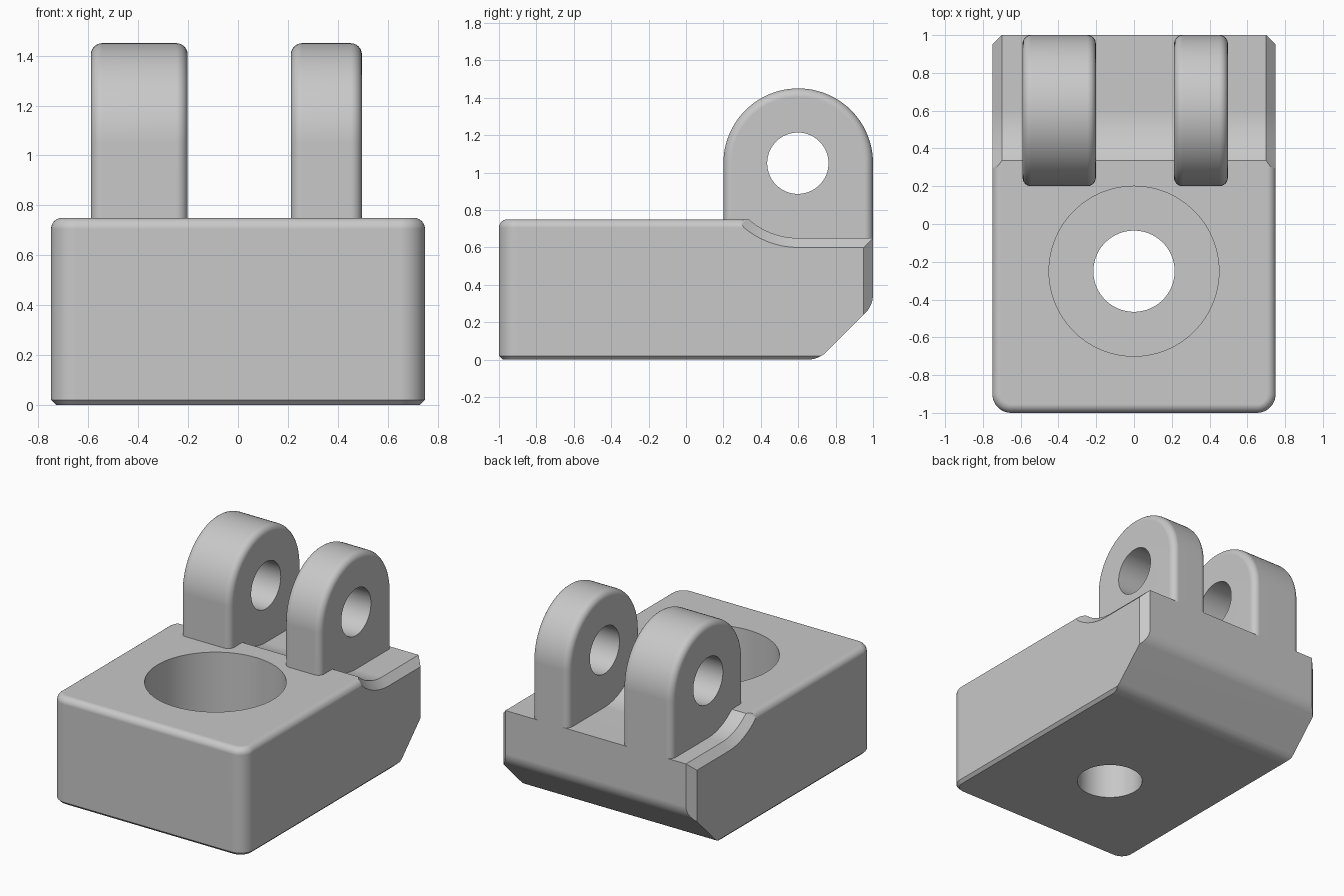
import bpy, bmesh
from math import sin, cos, radians
from mathutils import Vector

cube = bpy.data.objects.get("Cube")
if cube:
    bpy.data.objects.remove(cube)

# One grey material for everything
grey = bpy.data.materials.new("plain_grey")
grey.use_nodes = True
colour = (0.58, 0.58, 0.58, 1)
grey.diffuse_color = colour
grey.node_tree.nodes["Principled BSDF"].inputs["Base Color"].default_value = colour


def arc(u, v, r, start, end, n):
    """Points on an arc, angles in degrees."""
    angles = [radians(start + (end - start) * i / n) for i in range(n + 1)]
    return [(u + r * cos(a), v + r * sin(a)) for a in angles]


def loft(name, rings):
    """Closed solid through rings of equal point count."""
    bm = bmesh.new()
    loops = [[bm.verts.new(p) for p in ring] for ring in rings]
    n = len(loops[0])
    for a, b in zip(loops, loops[1:]):
        for i in range(n):
            j = (i + 1) % n
            bm.faces.new((a[i], a[j], b[j], b[i]))
    bm.faces.new(loops[0])
    bm.faces.new(loops[-1])
    bmesh.ops.recalc_face_normals(bm, faces=bm.faces)
    mesh = bpy.data.meshes.new(name)
    bm.to_mesh(mesh)
    bm.free()
    mesh.materials.append(grey)
    obj = bpy.data.objects.new(name, mesh)
    bpy.context.collection.objects.link(obj)
    return obj


def along_x(x, points):
    return [Vector((x, y, z)) for y, z in points]


def along_z(z, points):
    return [Vector((x, y, z)) for x, y in points]


def carve(obj, cutter, operation='DIFFERENCE'):
    """Apply a boolean, then remove the cutter."""
    cutter.hide_render = True
    mod = obj.modifiers.new("cut", 'BOOLEAN')
    mod.operation, mod.solver, mod.object = operation, 'EXACT', cutter
    bpy.context.view_layer.objects.active = obj
    bpy.ops.object.modifier_apply(modifier=mod.name)
    bpy.data.objects.remove(cutter)


def finish(obj):
    bpy.ops.object.select_all(action='DESELECT')
    obj.select_set(True)
    bpy.context.view_layer.objects.active = obj
    bpy.ops.object.shade_smooth_by_angle(angle=radians(30))
    mod = obj.modifiers.new("clean_shading", 'WEIGHTED_NORMAL')
    mod.keep_sharp = True


def circle(u, v, r, n=96):
    return arc(u, v, r, 0, 360, n)[:-1]


# Base block: round front corners, chamfered foot, rounded top edge
def plan(inset):
    r, x, y = 0.1 - inset, 0.65, -0.9
    return ([(0.75 - inset, 1.2), (inset - 0.75, 1.2)]
            + arc(-x, y, r, 180, 270, 10) + arc(x, y, r, 270, 360, 10))


edge = 0.045
layers = [(0, 0.02), (0.02, 0)]
layers += [(0.75 - edge + v, edge - u) for u, v in arc(0, 0, edge, 0, 90, 6)]
base = loft("base_block", [along_z(z, plan(inset)) for z, inset in layers])

# Back wall with the blended undercut slope
blend, reach = 0.14, 0.058
side = ([(-2, -0.5), (0.71 - reach, -0.5)]
        + arc(0.71 - reach, blend, blend, 270, 315, 6)
        + arc(1 - blend, 0.29 + reach, blend, 315, 360, 6)
        + [(1, 2), (-2, 2)])
carve(base, loft("back_trim", [along_x(x, side) for x in (-1, 1)]), 'INTERSECT')

# Chamfered vertical corners at the back
for s in (-1, 1):
    wedge = [(0.65 * s, 1.05), (0.85 * s, 0.85), (0.85 * s, 1.05)]
    carve(base, loft("corner_trim", [along_z(z, wedge) for z in (-0.5, 1.5)]))


# Swing clearance around the hinge axis, flared at both sides
def clearance(r):
    return (arc(0.6, 1.05, r, 180, 270, 32)
            + [(1.3, 1.05 - r), (1.3, 1.05)])


flare = [(-0.8, 0.5), (-0.7, 0.4), (0.7, 0.4), (0.8, 0.5)]
carve(base, loft("clearance_trim", [along_x(x, clearance(r)) for x, r in flare]))

# Counterbored bolt hole
for radius, bottom in ((0.45, 0.3), (0.215, -0.3)):
    ring = circle(0, -0.25, radius)
    carve(base, loft("bore", [along_z(z, ring) for z in (bottom, 1)]))
finish(base)


# Hinge lugs with rounded rims and a pin hole
def lug_outline(inset):
    r = 0.4 - inset
    return ([(0.6 + r, 0.65)] + arc(0.6, 1.05, r, 0, 180, 48)
            + [(0.6 - r, 0.65)])


def lug(name, x0, x1):
    rim = [(edge - u, edge - v) for u, v in arc(0, 0, edge, 0, 90, 6)]
    steps = [(x0 + a, b) for a, b in rim]
    steps += [(x1 - a, b) for a, b in reversed(rim)]
    obj = loft(name, [along_x(x, lug_outline(inset)) for x, inset in steps])
    pin = circle(0.598, 1.05, 0.164, 64)
    carve(obj, loft("pin_hole", [along_x(x, pin) for x in (-1, 1)]))
    finish(obj)


lug("right_hinge_lug", -0.59, -0.202)
lug("left_hinge_lug", 0.212, 0.497)
